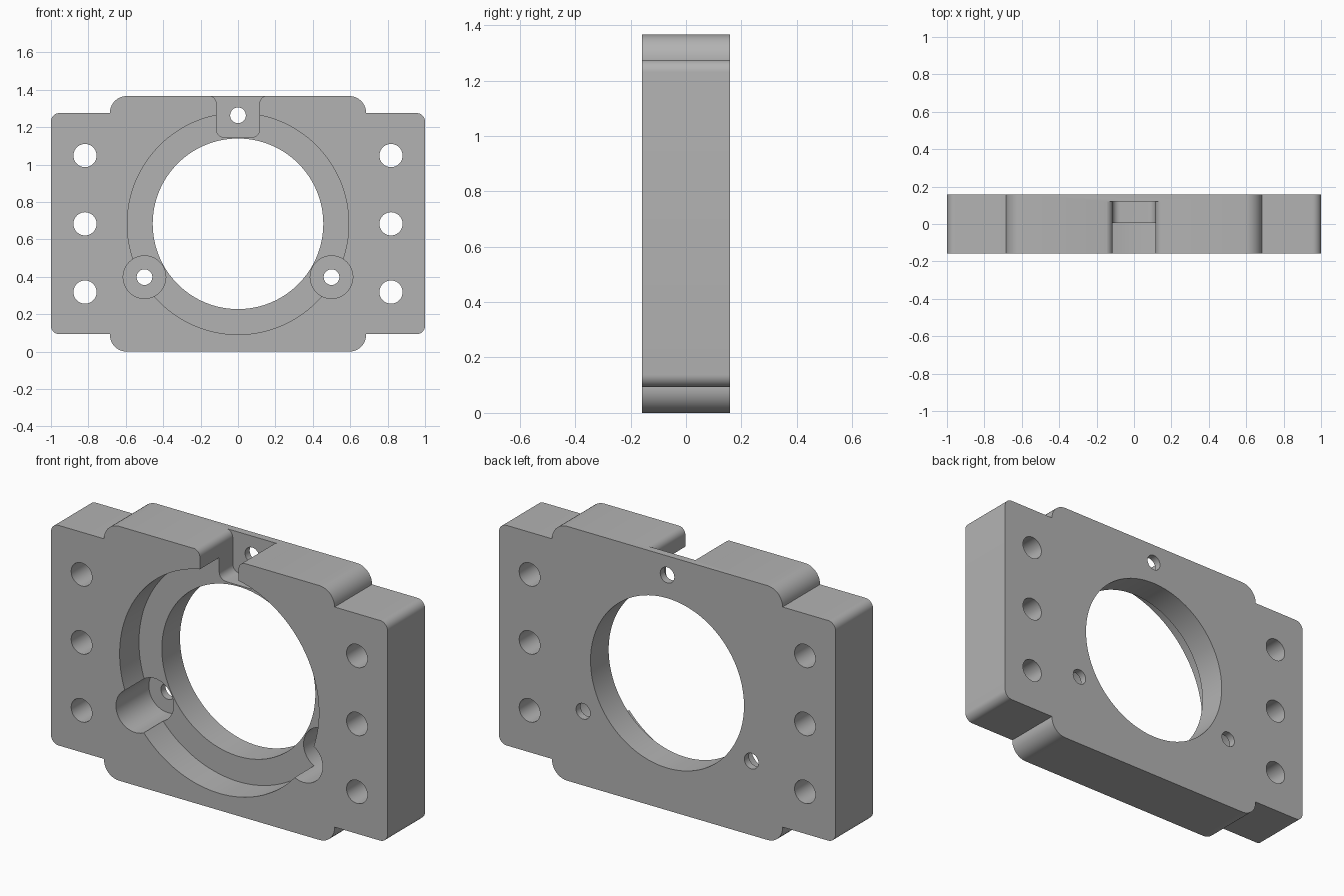
import bpy
import bmesh
import math
from mathutils import Vector

if "Cube" in bpy.data.objects:
    bpy.data.objects.remove(bpy.data.objects["Cube"], do_unlink=True)

FRONT, BACK = -0.159, 0.159
STEP_Y, SEAT_Y = 0.005, 0.12      # floors of the ring recess and of the screw seats
MID_Z = 0.683

grey = bpy.data.materials.new("machined grey")
grey.use_nodes = True
grey.diffuse_color = (0.45, 0.45, 0.45, 1)
grey.node_tree.nodes["Principled BSDF"].inputs["Base Color"].default_value = (0.45, 0.45, 0.45, 1)


def rounded(corners, steps=10):
    """Outline from (x, z, radius) corners with right angles."""
    pts = []
    for i, (x, z, r) in enumerate(corners):
        p = Vector((x, z))
        if r == 0:
            pts.append(p)
            continue
        a = (Vector(corners[i - 1][:2]) - p).normalized() * r
        b = (Vector(corners[(i + 1) % len(corners)][:2]) - p).normalized() * r
        for k in range(steps + 1):
            t = math.pi / 2 * k / steps
            pts.append(p + a * (1 - math.sin(t)) + b * (1 - math.cos(t)))
    return pts


def circle(x, z, r, n=48):
    return [Vector((x + r * math.cos(math.tau * k / n), z + r * math.sin(math.tau * k / n)))
            for k in range(n)]


def prism(name, outline, y0, y1):
    """Extrude an x-z outline from y0 to y1."""
    bm = bmesh.new()
    face = bm.faces.new([bm.verts.new((p.x, y0, p.y)) for p in outline])
    new = bmesh.ops.extrude_face_region(bm, geom=[face])["geom"]
    bmesh.ops.translate(bm, vec=(0, y1 - y0, 0),
                        verts=[v for v in new if isinstance(v, bmesh.types.BMVert)])
    bmesh.ops.recalc_face_normals(bm, faces=bm.faces)
    mesh = bpy.data.meshes.new(name)
    bm.to_mesh(mesh)
    bm.free()
    mesh.materials.append(grey)
    obj = bpy.data.objects.new(name, mesh)
    bpy.context.collection.objects.link(obj)
    return obj


def mirrored(half):
    return half + [(-x, z, r) for x, z, r in reversed(half)]


# Plate with side wings
plate = prism("mounting_plate", rounded(mirrored([
    (0.685, 0, 0.089), (0.685, 0.093, 0), (1, 0.093, 0.045),
    (1, 1.275, 0.045), (0.685, 1.275, 0), (0.685, 1.366, 0.09)])), FRONT, BACK)

cutters = []


def cut(name, outline, y0=FRONT - 0.1, y1=BACK + 0.1):
    cutter = prism(name, outline, y0, y1)
    cutter.hide_render = True
    cutters.append(cutter)


# Central bore and ring recess
cut("bore_cutter", circle(0, MID_Z, 0.456, 128))
cut("recess_cutter", circle(0, MID_Z, 0.592, 128), y1=STEP_Y)

# Top notch with rounded mouth
cut("notch_cutter", rounded(mirrored([
    (0.115, 1.146, 0.04), (0.115, 1.367, 0.04), (0.3, 1.367, 0), (0.3, 1.5, 0)])), y1=SEAT_Y)
cut("notch_screw_cutter", circle(0, 1.263, 0.042, 32))

# Lower screw seats and wing holes
for side in (-1, 1):
    cut("seat_cutter", circle(side * 0.5, 0.398, 0.114), y1=SEAT_Y)
    cut("seat_screw_cutter", circle(side * 0.5, 0.398, 0.042, 32))
    for dz in (-0.365, 0, 0.365):
        cut("wing_hole_cutter", circle(side * 0.818, MID_Z + dz, 0.062, 40))

# Apply all cuts, then remove the cutters
for cutter in cutters:
    mod = plate.modifiers.new(cutter.name, "BOOLEAN")
    mod.operation = "DIFFERENCE"
    mod.solver = "EXACT"
    mod.object = cutter
bpy.context.view_layer.update()
result = bpy.data.meshes.new_from_object(
    plate.evaluated_get(bpy.context.evaluated_depsgraph_get()))
plate.modifiers.clear()
plate.data = result
for cutter in cutters:
    bpy.data.objects.remove(cutter, do_unlink=True)

bpy.ops.object.select_all(action="DESELECT")
plate.select_set(True)
bpy.context.view_layer.objects.active = plate
bpy.ops.object.shade_smooth_by_angle(angle=math.radians(30))
